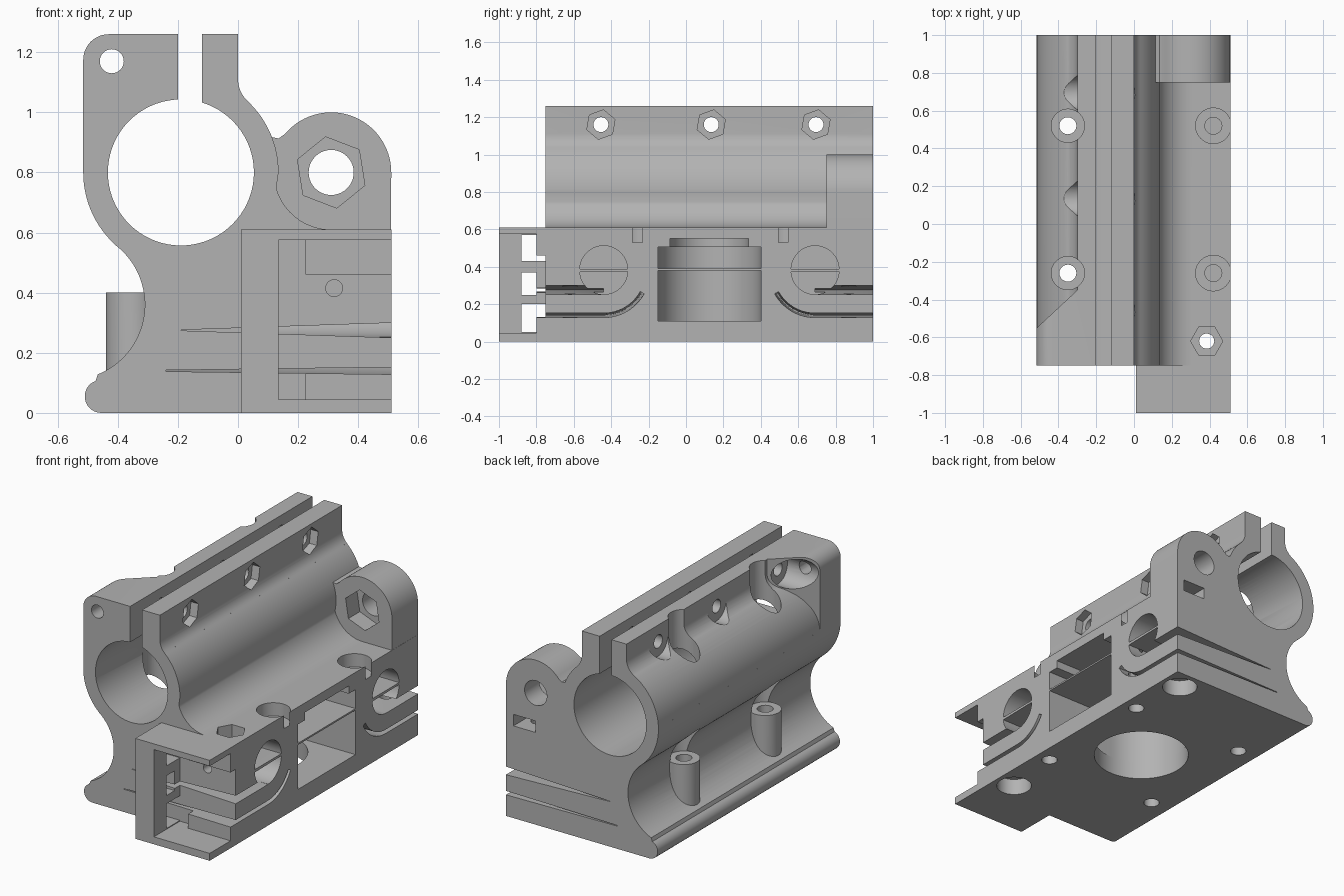
import bpy, bmesh
from math import cos, sin, radians

old = bpy.data.objects.get("Cube")
if old:
    bpy.data.objects.remove(old, do_unlink=True)

MID = 0.125  # symmetry plane of the side pockets along y

grey = bpy.data.materials.new("plain grey")
grey.use_nodes = True
colour = (0.45, 0.45, 0.45, 1)
grey.diffuse_color = colour
grey.node_tree.nodes["Principled BSDF"].inputs["Base Color"].default_value = colour


def arc(u, v, r, a, b, n=16):
    steps = [radians(a + (b - a) * i / n) for i in range(n + 1)]
    return [(u + r * cos(t), v + r * sin(t)) for t in steps]


def place(axis, p, t):
    return {"x": (t, p[0], p[1]), "y": (p[0], t, p[1]), "z": (p[0], p[1], t)}[axis]


def loft(name, axis, start, end, t0, t1):
    """Solid between two matching profiles along an axis."""
    bm = bmesh.new()
    a = [bm.verts.new(place(axis, p, t0)) for p in start]
    b = [bm.verts.new(place(axis, p, t1)) for p in end]
    bm.faces.new(a)
    bm.faces.new(b[::-1])
    for i in range(len(a)):
        j = (i + 1) % len(a)
        bm.faces.new((a[i], b[i], b[j], a[j]))
    bmesh.ops.recalc_face_normals(bm, faces=bm.faces)
    mesh = bpy.data.meshes.new(name)
    bm.to_mesh(mesh)
    bm.free()
    ob = bpy.data.objects.new(name, mesh)
    bpy.context.collection.objects.link(ob)
    return ob


def prism(axis, profile, t0, t1, name="cutter"):
    return loft(name, axis, profile, profile, t0, t1)


def cyl(axis, u, v, r, t0, t1, n=48, turn=0):
    return prism(axis, arc(u, v, r, turn, turn + 360, n)[:-1], t0, t1)


def box(x0, x1, y0, y1, z0, z1):
    return prism("z", [(x0, y0), (x1, y0), (x1, y1), (x0, y1)], z0, z1)


def combine(tool, mode):
    mod = body.modifiers.new(mode, "BOOLEAN")
    mod.operation, mod.solver, mod.object = mode, "EXACT", tool
    bpy.context.view_layer.objects.active = body
    bpy.ops.object.modifier_apply(modifier=mod.name)
    bpy.data.objects.remove(tool, do_unlink=True)


def cut(tool):
    combine(tool, "DIFFERENCE")


def add(tool):
    combine(tool, "UNION")


# Main extruded body with the clamp tube outline
outline = ([(0.51, 0), (0.51, 0.61)]
           + arc(0.31, 0.8, 0.19, 270, 196)
           + arc(-0.19, 0.8, 0.325, 0, 47)
           + arc(0.1, 1.111, 0.1, 227, 180, 8)
           + [(0, 1.26)]
           + arc(-0.43, 1.175, 0.085, 90, 180, 10)
           + arc(-0.19, 0.8, 0.325, 180, 228)
           + arc(-0.56, 0.36, 0.25, 53, -68, 24)
           + arc(-0.455, 0.055, 0.055, 110, 270, 12))
body = prism("y", outline, -0.75, 1, "clamp_body")

# Rounded shoulder behind the front block
shoulder = prism("y", [(-0.3, 1.3)] + arc(-0.4, 1.169, 0.1, 0, -60, 8)
                 + arc(-0.19, 0.8, 0.325, 120, 179) + [(-0.6, 0.8), (-0.6, 1.3)], -0.5, 1.1)
for v in shoulder.data.vertices:
    if v.co.y < 0:
        v.co.y = -0.35 + (v.co.x + 0.3) * 0.93
cut(shoulder)

# Rear boss and screw pillars
add(prism("y", [(0.1, 0.58), (0.509, 0.58)] + arc(0.31, 0.8, 0.2, 0, 140, 30)
          + [(0.135, 0.913), (0.1, 0.92)], 0.75, 1))
for y in (-0.26, 0.52):
    add(cyl("z", -0.35, y, 0.09, 0.05, 0.4))

# Front frame, hollow and open to the front and right
add(box(0.01, 0.51, -1, -0.74, 0, 0.61))
cut(box(0.135, 0.6, -1.1, -0.75, 0.045, 0.575))
for z0, z1 in ((0.46, 0.585), (0.035, 0.135)):
    add(box(0.225, 0.51, -0.8, -0.74, z0, z1))
for z0, z1, y1 in ((0.05, 0.2, -0.75), (0.25, 0.37, -0.8), (0.43, 0.57, -0.75)):
    cut(box(-0.1, 0.2, -0.88, y1, z0, z1))
cut(cyl("y", 0.32, 0.415, 0.028, -0.82, -0.3, 24))

# Clamp bore and top slot
cut(cyl("y", -0.19, 0.8, 0.243, -1.1, 1.1, 72))
cut(box(-0.2, -0.12, -1.1, 1.1, 0.9, 1.4))

# Clamp screws: through hole, nut recess, head clearance
for y in (-0.455, 0.135, 0.695):
    cut(cyl("x", y, 1.16, 0.04, -0.6, 0.2, 24))
    cut(cyl("x", y, 1.16, 0.08, -0.05, 0.2, 6, 20))
    cut(cyl("x", y, 1.16, 0.09, -0.6, -0.3, 32))
cut(cyl("y", -0.42, 1.17, 0.04, -0.8, -0.4, 24))

# Boss hole, its nut recess and the rear nut slot
cut(cyl("y", 0.31, 0.8, 0.075, 0.7, 1.1, 40))
cut(cyl("y", 0.31, 0.8, 0.12, 0.7, 0.86, 6, 39))
cut(box(0.31, 0.46, 0.8, 1.1, 0.56, 0.63))

# Vertical screw holes
for y in (-0.26, 0.52):
    cut(cyl("z", -0.35, y, 0.088, 0.4, 1.4))
    cut(cyl("z", -0.35, y, 0.045, -0.1, 0.6, 24))
    cut(cyl("z", 0.42, y, 0.094, 0.53, 0.63))
    cut(cyl("z", 0.42, y, 0.045, 0.39, 0.6, 24))
    cut(cyl("z", 0.42, y, 0.045, -0.1, 0.38, 24))
for y, top in ((-0.62, 0.7), (0.87, 0.6)):
    cut(cyl("z", 0.385, y, 0.04, -0.1, top, 24))
    cut(cyl("z", 0.385, y, 0.1, -0.1, 0.1))
cut(cyl("z", 0.385, -0.62, 0.085, 0.53, 0.7, 6))

# Pulley pocket in the right side, split by a thin web
for r, z0, z1 in ((0.275, 0.11, 0.38), (0.275, 0.39, 0.505), (0.21, 0.4, 0.552)):
    cut(prism("z", [(0.6, MID + r)] + arc(0.05, MID, r, 90, 270, 36) + [(0.6, MID - r)], z0, z1))
cut(cyl("z", 0.05, MID, 0.272, -0.1, 0.2, 72))


def side_slit(h, side):
    """Slit that curves up around the bearing hole."""
    pts = ([(-0.8, 0.14 + h)] + arc(-0.44, 0.375, 0.235 - h, 270, 331, 14)
           + arc(-0.44, 0.375, 0.235 + h, 331, 270, 14) + [(-0.8, 0.14 - h)])
    return [(MID + side * (y - MID), z) for y, z in pts]


def straight_slit(h, side):
    pts = [(-0.8, 0.275 - h), (-0.44, 0.275 - h), (-0.44, 0.275 + h), (-0.8, 0.275 + h)]
    return [(MID + side * (y - MID), z) for y, z in pts]


# Bearing holes with a thin web, and tapering flexure slits
for side in (1, -1):
    y = MID - side * 0.565
    for a, b in ((2, 178), (-176, -2)):
        shift = 0.004 if a > 0 else 0
        cut(prism("x", arc(y, 0.38 + shift, 0.128, a, b, 32), 0.05, 0.6))
    cut(loft("cutter", "x", side_slit(0.012, side), side_slit(0.002, side), 0.52, -0.24))
    cut(loft("cutter", "x", straight_slit(0.025, side), straight_slit(0.001, side), 0.52, -0.19))

# Finish: one material, smooth curves with sharp edges
body.data.materials.clear()
body.data.materials.append(grey)
for p in body.data.polygons:
    p.material_index = 0
bpy.ops.object.select_all(action="DESELECT")
body.select_set(True)
bpy.context.view_layer.objects.active = body
bpy.ops.object.shade_smooth_by_angle(angle=radians(30))
